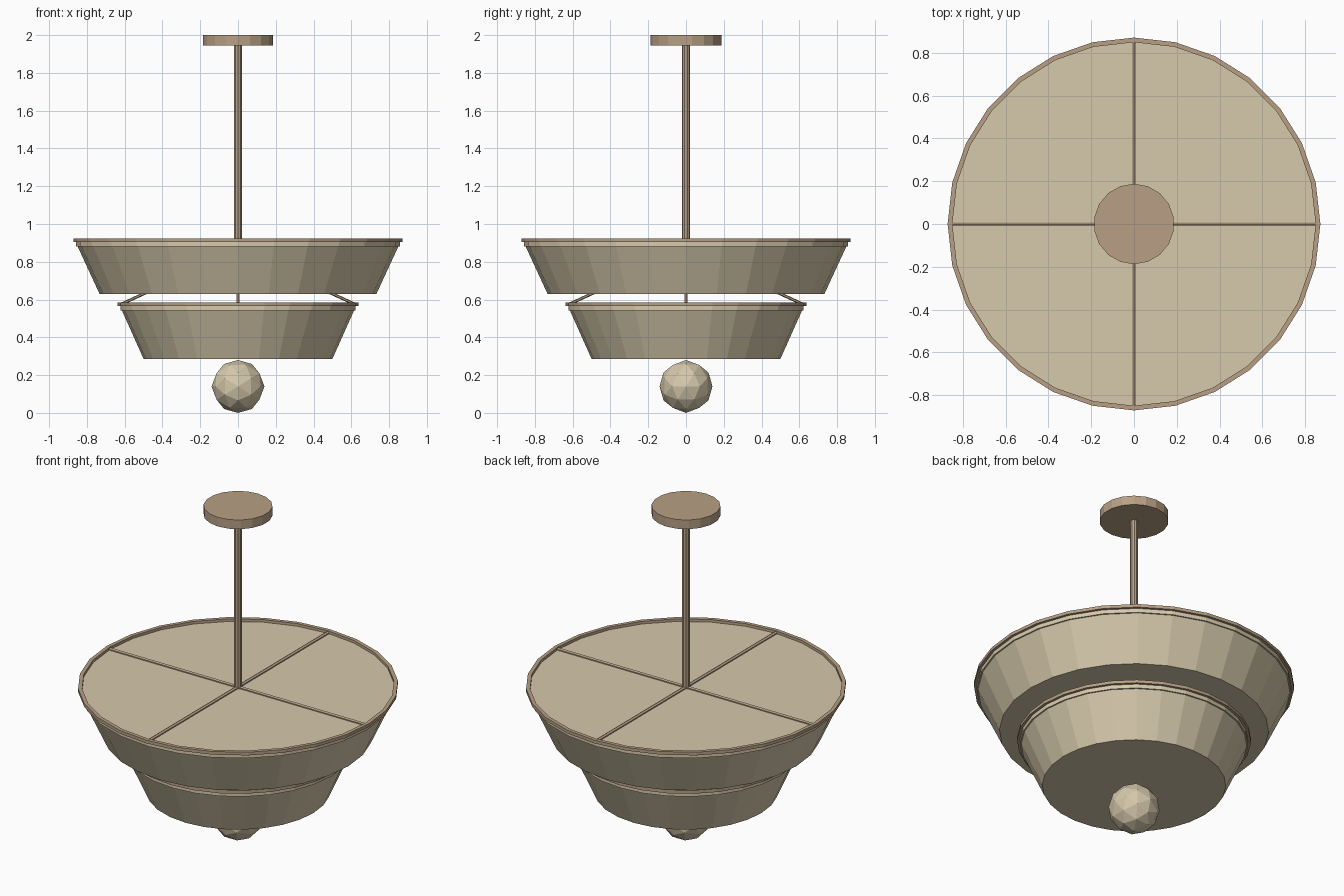
import bpy, bmesh, math
from mathutils import Vector, Matrix

if "Cube" in bpy.data.objects:
    bpy.data.objects.remove(bpy.data.objects["Cube"])


def material(name, rgb):
    m = bpy.data.materials.new(name)
    m.diffuse_color = (*rgb, 1)
    m.use_nodes = True
    m.node_tree.nodes["Principled BSDF"].inputs["Base Color"].default_value = m.diffuse_color
    return m


GLASS = material("cream glass", (0.67, 0.585, 0.41))
METAL = material("bronze metal", (0.479, 0.352, 0.235))


def finish(name, bm, mat):
    bmesh.ops.recalc_face_normals(bm, faces=bm.faces)
    me = bpy.data.meshes.new(name)
    bm.to_mesh(me)
    bm.free()
    me.materials.append(mat)
    ob = bpy.data.objects.new(name, me)
    bpy.context.collection.objects.link(ob)
    return ob


def lathe(name, profile, sides, mat, closed=False):
    """Revolve (radius, z) points; open profiles get flat end caps."""
    bm = bmesh.new()
    rings = []
    for r, z in profile:
        angles = [math.tau * i / sides + math.pi / 2 for i in range(sides)]
        rings.append([bm.verts.new((r * math.cos(a), r * math.sin(a), z)) for a in angles])
    pairs = list(zip(rings, rings[1:]))
    if closed:
        pairs.append((rings[-1], rings[0]))
    else:
        bm.faces.new(rings[0])
        bm.faces.new(rings[-1])
    for low, high in pairs:
        for i in range(sides):
            j = (i + 1) % sides
            bm.faces.new((low[i], low[j], high[j], high[i]))
    return finish(name, bm, mat)


def rod(name, start, end, radius, sides, mat):
    a, b = Vector(start), Vector(end)
    bm = bmesh.new()
    turn = (b - a).to_track_quat('Z', 'Y').to_matrix().to_4x4()
    bmesh.ops.create_cone(bm, cap_ends=True, segments=sides, radius1=radius, radius2=radius,
                          depth=(b - a).length, matrix=Matrix.Translation((a + b) / 2) @ turn)
    return finish(name, bm, mat)


# Ceiling plate and hanging pole
lathe("ceiling_plate", [(0.188, 1.945), (0.188, 2.0)], 18, METAL)
lathe("pole", [(0.022, 0.86), (0.022, 1.95)], 10, METAL)

# Two tapered shades, each with a short upright lip and a thin metal rim
for label, r_low, r_top, z_low, z_top in (("upper", 0.733, 0.857, 0.63, 0.908),
                                          ("lower", 0.50, 0.622, 0.286, 0.568)):
    lathe(label + "_shade", [(r_low, z_low), (r_top - 0.008, z_top - 0.027),
                             (r_top, z_top - 0.027), (r_top, z_top)], 28, GLASS)
    lathe(label + "_rim", [(r_top - 0.007, z_top - 0.003), (r_top + 0.015, z_top - 0.003),
                           (r_top + 0.015, z_top + 0.016), (r_top - 0.007, z_top + 0.016)],
          28, METAL, closed=True)

# Cross bars over the upper shade, sloping stays down to the lower rim
for i in range(4):
    dx, dy = ((1, 0), (0, 1), (-1, 0), (0, -1))[i]
    rod(f"cross_bar_{i + 1}", (0, 0, 0.908), (dx * 0.853, dy * 0.853, 0.908), 0.012, 6, METAL)
    rod(f"stay_{i + 1}", (0, 0, 0.86), (dx * 0.62, dy * 0.62, 0.575), 0.008, 6, METAL)

# Faceted ball finial, turned so its edges sit square to the axes
bm = bmesh.new()
bmesh.ops.create_icosphere(bm, subdivisions=2, radius=0.14,
                           matrix=Matrix.Translation((0, 0, 0.14))
                           @ Matrix.Rotation(-math.atan(2 / (1 + math.sqrt(5))), 4, 'Y'))
finish("ball_finial", bm, GLASS)
